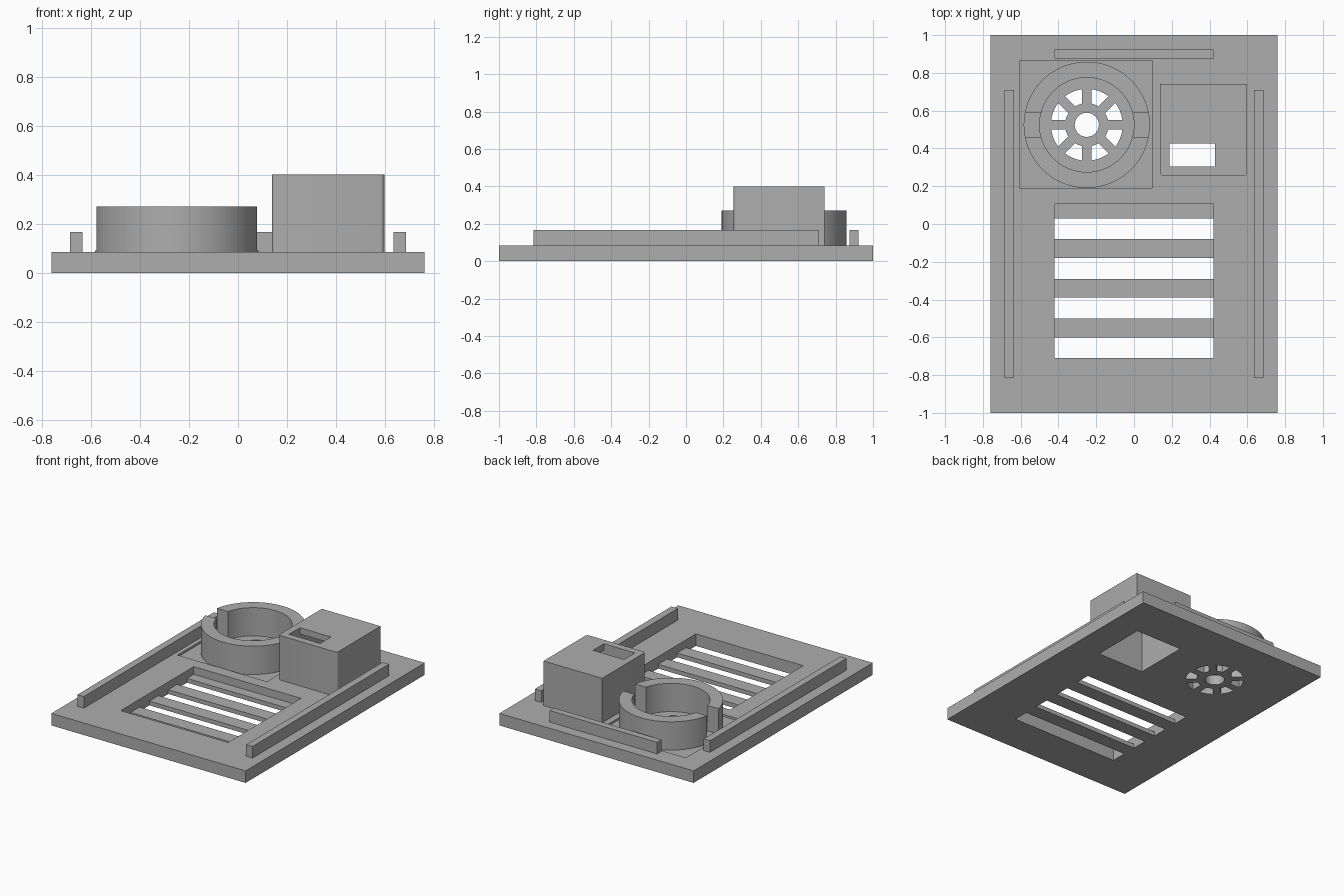
import bpy, bmesh, math

if "Cube" in bpy.data.objects:
    bpy.data.objects.remove(bpy.data.objects["Cube"])

gray = bpy.data.materials.new("plain gray")
gray.diffuse_color = (0.42, 0.42, 0.42, 1)
gray.use_nodes = True
gray.node_tree.nodes["Principled BSDF"].inputs["Base Color"].default_value = gray.diffuse_color

PLATE = 0.085            # plate thickness
FLOOR = 0.07             # floor of the square fan recess
CX, CY = -0.25, 0.525    # fan centre


def prism(name, pts, z0, z1):
    """Extrude a closed outline upward from z0 to z1."""
    bm = bmesh.new()
    face = bm.faces.new([bm.verts.new((x, y, z0)) for x, y in pts])
    top = bmesh.ops.extrude_face_region(bm, geom=[face])["geom"]
    for v in top:
        if isinstance(v, bmesh.types.BMVert):
            v.co.z = z1
    bmesh.ops.recalc_face_normals(bm, faces=bm.faces)
    me = bpy.data.meshes.new(name)
    bm.to_mesh(me)
    bm.free()
    me.materials.append(gray)
    ob = bpy.data.objects.new(name, me)
    bpy.context.collection.objects.link(ob)
    return ob


def box(name, x0, x1, y0, y1, z0, z1):
    return prism(name, [(x0, y0), (x1, y0), (x1, y1), (x0, y1)], z0, z1)


def arc(r, a0, a1, n):
    return [(CX + r * math.cos(a0 + (a1 - a0) * i / n),
             CY + r * math.sin(a0 + (a1 - a0) * i / n)) for i in range(n + 1)]


def sector(name, mid, half, r0, r1, gap, z0, z1, n):
    """Ring piece whose ends lie parallel to the dividing lines, gap away."""
    o = half - math.asin(gap / r1)
    i = half - math.asin(gap / r0)
    return prism(name, arc(r1, mid - o, mid + o, n) + arc(r0, mid + i, mid - i, n), z0, z1)


def activate(ob):
    bpy.ops.object.select_all(action='DESELECT')
    ob.select_set(True)
    bpy.context.view_layer.objects.active = ob


def cut(ob, cutter):
    cutter.hide_render = True
    m = ob.modifiers.new("cut", 'BOOLEAN')
    m.operation = 'DIFFERENCE'
    m.solver = 'EXACT'
    m.object = cutter
    activate(ob)
    bpy.ops.object.modifier_apply(modifier=m.name)
    bpy.data.objects.remove(cutter, do_unlink=True)


# Base plate with vent opening, duct opening, fan recess and fan grille
plate = box("base_plate", -0.76, 0.76, -1, 1, 0, PLATE)
cut(plate, box("vent_cutter", -0.42, 0.42, -0.71, 0.105, -0.1, 0.2))
cut(plate, box("duct_cutter", 0.185, 0.55, 0.30, 0.69, -0.1, 0.2))
cut(plate, box("recess_cutter", -0.605, 0.095, 0.188, 0.865, FLOOR, 0.2))
for k in range(8):
    cut(plate, sector("grille_cutter", math.pi / 8 + k * math.pi / 4, math.pi / 8,
                      0.115, 0.19, 0.025, -0.1, 0.2, 6))
cut(plate, prism("hub_cutter", arc(0.064, 0, math.tau * 31 / 32, 31), -0.1, 0.2))

# Vent slats, thin and flush with the underside
for k, (y0, y1) in enumerate([(0.03, 0.105), (-0.18, -0.08), (-0.39, -0.29), (-0.60, -0.50)]):
    box(f"vent_slat_{k + 1}", -0.42, 0.42, y0, y1, 0, 0.03)

# Fan collar: two half rings with a low sill in each gap
for side in (1, -1):
    half = sector("fan_collar_half", side * math.pi / 2, math.pi / 2,
                  0.25, 0.334, 0.065, FLOOR, 0.27, 40)
    activate(half)
    bpy.ops.object.shade_smooth_by_angle(angle=math.radians(30))
    mid = 0 if side == 1 else math.pi
    a, b = math.asin(0.065 / 0.334), math.asin(0.065 / 0.25)
    prism("collar_sill", arc(0.334, mid - a, mid + a, 6) + arc(0.25, mid + b, mid - b, 6),
          FLOOR, 0.09)

# Small tabs around the hub
for k in range(8):
    a = k * math.pi / 4
    c, s = math.cos(a), math.sin(a)
    prism("hub_tab", [(CX + r * c - t * s, CY + r * s + t * c)
                      for r, t in ((0.078, -0.014), (0.115, -0.014), (0.115, 0.014), (0.078, 0.014))],
          FLOOR, FLOOR + 0.006)

# Hollow duct box: rounded front corners, open below, slot in the top
x0, x1, y0, y1, r = 0.138, 0.597, 0.255, 0.74, 0.017
outline = [(x1, y1), (x0, y1)]
for cx, start in ((x0 + r, math.pi), (x1 - r, 1.5 * math.pi)):
    outline += [(cx + r * math.cos(start + i * math.pi / 8),
                 y0 + r + r * math.sin(start + i * math.pi / 8)) for i in range(5)]
duct = prism("duct_box", outline, PLATE, 0.40)
cut(duct, box("cavity_cutter", 0.185, 0.55, 0.30, 0.69, 0, 0.355))
cut(duct, box("slot_cutter", 0.187, 0.43, 0.304, 0.425, 0.3, 0.5))
activate(duct)
bpy.ops.object.shade_smooth_by_angle(angle=math.radians(30))

# Raised rails along the sides and the back
box("left_rail", -0.685, -0.635, -0.815, 0.71, PLATE, 0.167)
box("right_rail", 0.635, 0.685, -0.815, 0.71, PLATE, 0.167)
box("back_rail", -0.42, 0.42, 0.875, 0.923, PLATE, 0.167)
